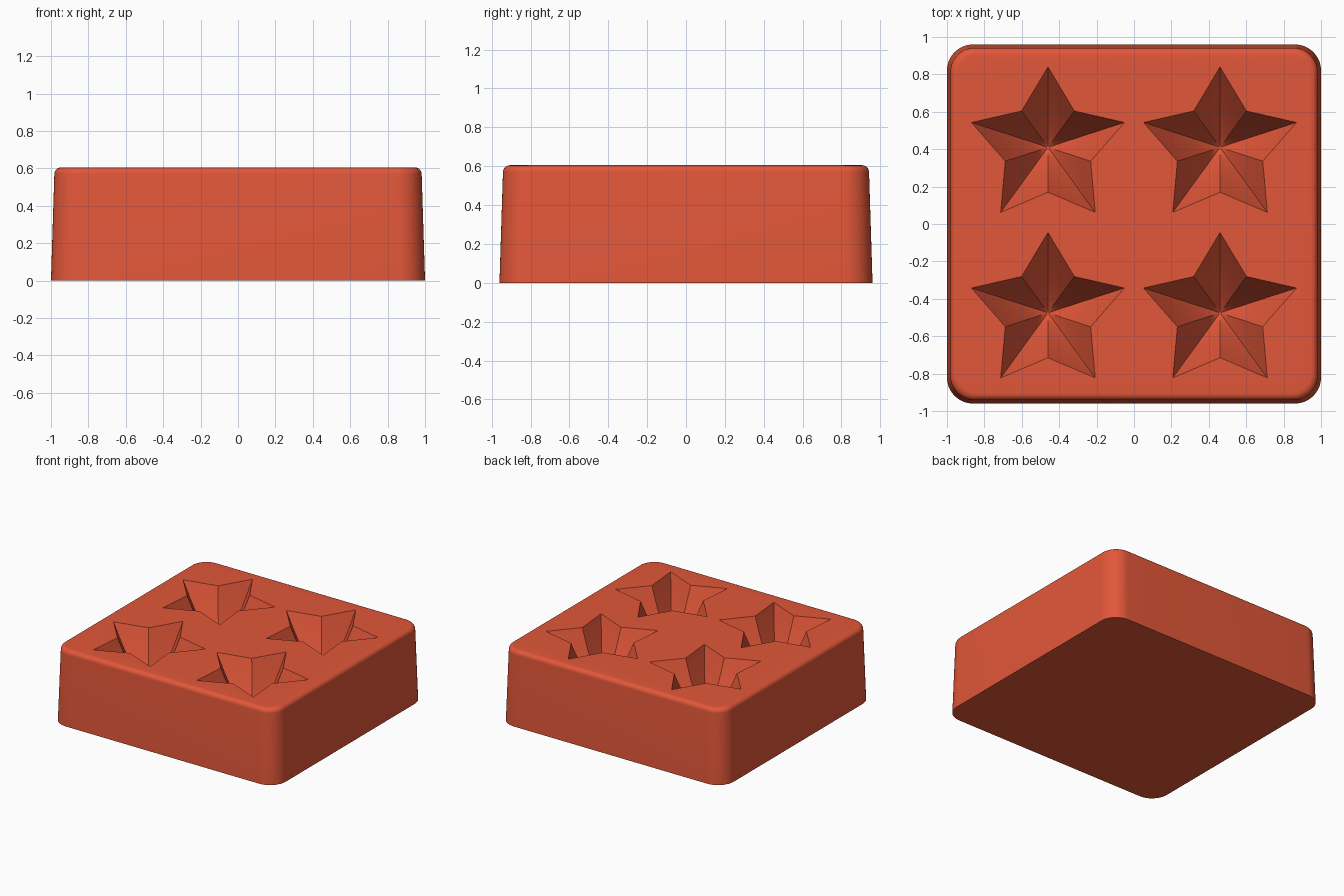
import bpy, bmesh
from math import sin, cos, pi, radians

cube = bpy.data.objects.get("Cube")
if cube:
    bpy.data.objects.remove(cube, do_unlink=True)

HEIGHT = 0.605

# Single silicone colour
red = bpy.data.materials.new("warm red silicone")
red.use_nodes = True
red.diffuse_color = (0.76, 0.095, 0.041, 1)
red.node_tree.nodes["Principled BSDF"].inputs["Base Color"].default_value = red.diffuse_color


def loft(name, rings):
    """Skin a stack of equal-length rings (bottom to top) and cap both ends."""
    bm = bmesh.new()
    loops = [[bm.verts.new(p) for p in ring] for ring in rings]
    n = len(loops[0])
    for a, b in zip(loops, loops[1:]):
        for i in range(n):
            j = (i + 1) % n
            bm.faces.new((a[i], a[j], b[j], b[i]))
    bm.faces.new(loops[0][::-1])
    bm.faces.new(loops[-1])
    bmesh.ops.recalc_face_normals(bm, faces=bm.faces)
    mesh = bpy.data.meshes.new(name)
    bm.to_mesh(mesh)
    bm.free()
    mesh.materials.append(red)
    obj = bpy.data.objects.new(name, mesh)
    bpy.context.collection.objects.link(obj)
    return obj


def rounded_rect(inset, z, radius=0.14, steps=12):
    hx, hy, r = 1 - inset, 0.96 - inset, radius - inset * 0.5
    ring = []
    for k, (sx, sy) in enumerate(((1, 1), (-1, 1), (-1, -1), (1, -1))):
        for i in range(steps + 1):
            a = (k + i / steps) * pi / 2
            ring.append((sx * (hx - r) + r * cos(a), sy * (hy - r) + r * sin(a), z))
    return ring


def star(cx, cy, scale, z, outer=0.43, inner=0.24):
    ring = []
    for i in range(10):
        r = (inner if i % 2 else outer) * scale
        a = pi / 2 + i * pi / 5
        ring.append((cx + r * cos(a), cy + r * sin(a), z))
    return ring


# Block: slightly tapered walls with a rounded top edge
TAPER, EDGE, STEPS = 0.018, 0.036, 8
levels = [(0, 0)]
for i in range(STEPS + 1):
    a = i / STEPS * pi / 2
    levels.append((TAPER + EDGE * (1 - cos(a)), HEIGHT - EDGE + EDGE * sin(a)))
block = loft("mould_block", [rounded_rect(d, z) for d, z in levels])

# Four star cavities, sloping to a softly rounded bottom
DEPTH, RINGS = 0.42, 14
for cx in (-0.46, 0.46):
    for cy in (-0.475, 0.41):
        rings = []
        for i in range(RINGS + 1):
            s = 0.02 + 0.98 * i / RINGS
            rings.append(star(cx, cy, s, HEIGHT - DEPTH * (1 - s ** 1.45)))
        rings.append(star(cx, cy, 1.0, HEIGHT + 0.1))
        cutter = loft("star_cutter", rings)
        cutter.hide_render = True
        mod = block.modifiers.new("star cavity", 'BOOLEAN')
        mod.operation = 'DIFFERENCE'
        mod.solver = 'EXACT'
        mod.object = cutter
        bpy.context.view_layer.objects.active = block
        bpy.ops.object.modifier_apply(modifier=mod.name)
        bpy.data.objects.remove(cutter, do_unlink=True)

# Smooth shading that keeps the star creases crisp
bpy.ops.object.select_all(action='DESELECT')
block.select_set(True)
bpy.context.view_layer.objects.active = block
bpy.ops.object.shade_smooth_by_angle(angle=radians(30))
